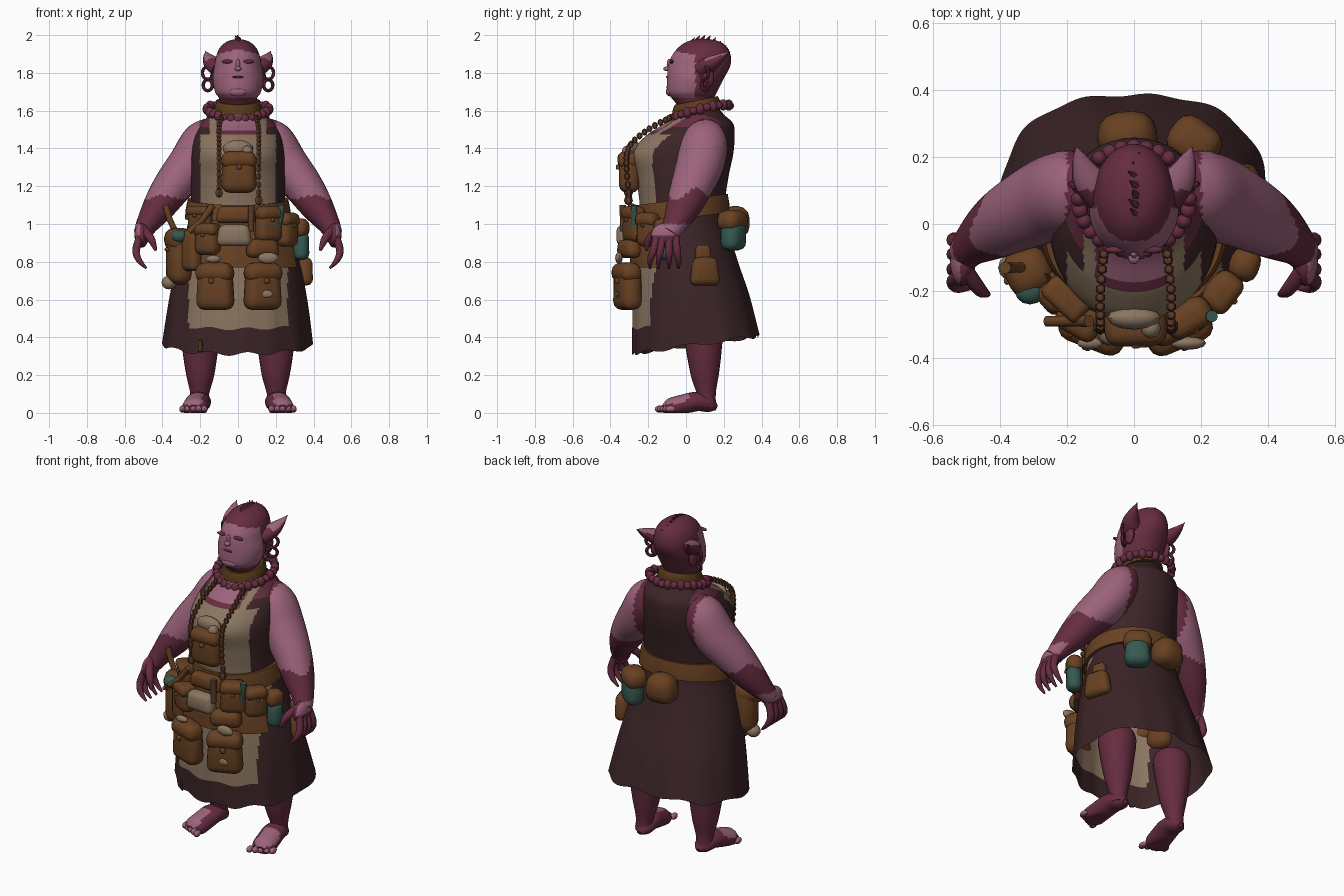
import bpy, bmesh, math, random
from mathutils import Vector, Matrix

random.seed(4)
if "Cube" in bpy.data.objects:
    bpy.data.objects.remove(bpy.data.objects["Cube"])


def material(name, r, g, b):
    m = bpy.data.materials.new(name)
    m.use_nodes = True
    m.diffuse_color = (r, g, b, 1)
    m.node_tree.nodes["Principled BSDF"].inputs["Base Color"].default_value = (r, g, b, 1)
    return m


PINK = material("light pink skin", .335, .125, .2)
ROSE = material("dark rose skin", .132, .026, .05)
DRESS = material("dark brown cloth", .044, .0175, .0195)
TAN = material("tan linen", .26, .18, .118)
LEATHER = material("brown leather", .14, .053, .016)
DARK = material("dark bead brown", .105, .042, .021)
STRAP = material("olive brown strap", .1, .042, .011)
TEAL = material("teal cloth", .036, .1, .084)


def finish(name, bm, mats, rule=None):
    bmesh.ops.recalc_face_normals(bm, faces=bm.faces)
    bm.normal_update()
    if rule:
        for f in bm.faces:
            f.material_index = mats.index(rule(f.calc_center_median(), f.normal))
    mesh = bpy.data.meshes.new(name)
    bm.to_mesh(mesh)
    bm.free()
    for m in mats:
        mesh.materials.append(m)
    ob = bpy.data.objects.new(name, mesh)
    bpy.context.collection.objects.link(ob)


def spline(rows, t):
    """Smooth interpolation through rows, t from 0 to 1."""
    u = t * (len(rows) - 1)
    i = min(int(u), len(rows) - 2)
    f = u - i
    p = [Vector(rows[max(0, min(len(rows) - 1, i + k))]) for k in (-1, 0, 1, 2)]
    m1, m2 = (p[2] - p[0]) / 2, (p[3] - p[1]) / 2
    d = p[2] - p[1]
    return p[1] + f * m1 + f * f * (3 * d - 2 * m1 - m2) + f ** 3 * (m1 + m2 - 2 * d)


def skin(bm, rings, closed=True, caps=True):
    vs = [[bm.verts.new(p) for p in ring] for ring in rings]
    n = len(vs[0])
    for a, b in zip(vs, vs[1:]):
        for j in range(n if closed else n - 1):
            k = (j + 1) % n
            bm.faces.new((a[j], a[k], b[k], b[j]))
    if caps:
        bm.faces.new(vs[0])
        bm.faces.new(vs[-1])


def oval(row, a, grow=0):
    z, rx, yf, yb = row
    return Vector(((rx + grow) * math.sin(a), (yf + yb) / 2 - ((yb - yf) / 2 + grow) * math.cos(a), z))


def loft(name, rows, mats, rule=None, n=64, steps=40, bend=None, caps=True):
    bm = bmesh.new()
    rings = [[oval(spline(rows, i / steps), math.tau * j / n) for j in range(n)] for i in range(steps + 1)]
    if bend:
        rings = [[bend(p) for p in r] for r in rings]
    skin(bm, rings, caps=caps)
    finish(name, bm, mats, rule)


def tube(name, path, mats, rule=None, n=16, steps=16, flat=(1, 1), floor=False):
    """Path rows are x, y, z, radius."""
    bm = bmesh.new()
    pts = [spline(path, i / steps) for i in range(steps + 1)]
    run = (pts[-1] - pts[0]).to_3d().normalized()
    ref = Vector((0, 1, 0)) if abs(run.z) > .6 else Vector((0, 0, 1))
    rings = []
    for i, p in enumerate(pts):
        t = (pts[min(i + 1, steps)] - pts[max(i - 1, 0)]).to_3d().normalized()
        side = t.cross(ref).normalized()
        up = side.cross(t)
        ring = []
        for j in range(n):
            a = math.tau * j / n
            q = p.to_3d() + max(p.w, .002) * (side * math.cos(a) * flat[0] + up * math.sin(a) * flat[1])
            if floor:
                q.z = max(q.z, 0)
            ring.append(q)
        rings.append(ring)
    skin(bm, rings)
    finish(name, bm, mats, rule)


def balls(name, items, mats, u=12, v=8, rule=None):
    """Items are (location, scale) pairs."""
    bm = bmesh.new()
    for loc, sc in items:
        bmesh.ops.create_uvsphere(bm, u_segments=u, v_segments=v, radius=1,
                                  matrix=Matrix.Translation(loc) @ Matrix.Diagonal((*sc, 1)))
    finish(name, bm, mats, rule)


def pouch(name, loc, size, mat=LEATHER, flap=None, top=.85):
    """Soft bag facing outward, narrower at the top, with an optional flap and button."""
    bm = bmesh.new()
    x, y, z = loc
    w, d, h = size

    def box(c, s, taper):
        got = bmesh.ops.create_cube(bm, size=1, matrix=Matrix.Translation(c) @ Matrix.Diagonal((*s, 1)))["verts"]
        for p in got:
            if p.co.z > c[2]:
                p.co.x *= taper
        edges = list({e for p in got for e in p.link_edges})
        bmesh.ops.bevel(bm, geom=edges, offset=min(s) * .42, segments=3, profile=.5, affect="EDGES")
    box((0, 0, 0), size, top)
    split = len(bm.faces)
    if flap:
        box((0, -d * .06, h * .3), (w * 1.02, d * 1.02, h * .4), .9)
        box((0, -d * .55, h * .12), (w * .14, d * .2, w * .14), 1)
    bm.faces.ensure_lookup_table()
    for f in bm.faces[split:]:
        f.material_index = 1
    bm.transform(Matrix.Translation(loc) @ Matrix.Rotation(math.atan2(x, -y), 4, "Z"))
    finish(name, bm, [mat, flap or mat])


# Dress and apron: rows are z, half width, front y, back y
body = [(.36, .395, -.285, .385), (.6, .365, -.28, .335), (.8, .325, -.265, .275), (1, .265, -.25, .215),
        (1.1, .25, -.245, .205), (1.25, .25, -.265, .225), (1.37, .245, -.29, .25), (1.46, .23, -.22, .257),
        (1.53, .195, -.12, .25), (1.58, .15, -.07, .2), (1.62, .1, -.05, .17)]


def drape(p):
    w = max(0, (.8 - p.z) / .44)
    a = math.atan2(p.x, -p.y)
    fold = 1 + .012 * w * math.sin(a * 13)
    if p.y > 0:
        fold += .07 * w * math.sin(a * 2) ** 2
    return Vector((p.x * fold, p.y * fold, p.z + w * (.145 * (p.y - .05) + .01 * math.sin(a * 9))))


def dress_rule(c, n):
    x = abs(c.x)
    if x > .15 and c.z > 1.515:
        return ROSE
    if c.y < .02 and c.z > 1.475:
        if x < .115:
            return PINK if c.z > 1.495 and x < .1 else ROSE
        return TAN if x < .15 else DRESS
    edge = .2 if c.z > 1.02 else .262
    return TAN if c.y < -.05 and c.z > .45 and x < edge else DRESS


loft("dress", body, [DRESS, TAN, PINK, ROSE], dress_rule, n=144, steps=110, bend=drape, caps=False)


def row_at(z):
    for a, b in zip(body, body[1:]):
        if z <= b[0]:
            return Vector(a).lerp(Vector(b), (z - a[0]) / (b[0] - a[0]))


def wrap(name, low, high, half_angle, grow, lift):
    """Leather band that follows the body, rising toward the back by lift."""
    bm = bmesh.new()
    rings = []
    for k, g in ((0, 0), (0, grow), (.5, grow * 1.2), (1, grow), (1, 0)):
        ring = []
        for j in range(49):
            a = half_angle * (j / 24 - 1)
            p = oval(row_at(low + (high - low) * k), a, g)
            p.z += lift * (1 - math.cos(a)) / 2
            ring.append(p)
        rings.append(ring)
    skin(bm, rings, closed=False, caps=False)
    finish(name, bm, [LEATHER])


wrap("belt", 1.0, 1.1, math.pi, .016, .06)
wrap("tool_band", .77, 1.02, 1.05, .03, 0)

# Head and face
head = [(1.54, .1, -.05, .16), (1.62, .095, -.045, .155), (1.665, .1, -.075, .15), (1.7, .122, -.1, .165),
        (1.77, .134, -.1, .2), (1.83, .126, -.095, .232), (1.88, .118, -.08, .238), (1.93, .098, -.045, .222),
        (1.965, .06, .005, .18), (1.98, .008, .07, .11)]
loft("head", head, [ROSE, PINK],
     lambda c, n: PINK if c.y < .05 and 1.67 < c.z < 1.92 - c.x ** 2 * 2 else ROSE, steps=54)
balls("nose", [((0, -.1, 1.822), (.018, .02, .013)), ((0, -.09, 1.845), (.011, .012, .03))], [PINK])
balls("lips", [((0, -.098, 1.778), (.03, .008, .006))], [ROSE])
balls("chin", [((0, -.085, 1.7), (.05, .022, .024))], [PINK])
balls("eyes", [((s * .055, -.077, 1.86), (.032, .011, .01)) for s in (1, -1)], [ROSE])
for i in range(7):
    y = .02 + i * .028
    z = 1.965 - (i - 2) ** 2 * .0035
    tube("hair_tuft", [(0, y, z - .02, .024), (.005, y + .01, z + .01, .014), (random.uniform(-.02, .02), y + .025, z + .035, 0)],
         [ROSE], n=6, steps=5)

# Ears, rings, arms, hands, legs and feet, mirrored
for s, side in ((1, "left_"), (-1, "right_")):
    def mirror(rows):
        return [(r[0] * s, *r[1:]) for r in rows]

    tube(side + "ear", mirror([(.095, .09, 1.82, .058), (.135, .135, 1.85, .05), (.158, .185, 1.882, .028), (.172, .232, 1.915, 0)]),
         [ROSE, PINK], lambda c, n: PINK if c.y > .1 and (n.z > .4 or n.y < -.5) else ROSE, flat=(1, .8))
    balls(side + "earlobe", [((s * .128, .115, 1.775), (.02, .034, .055))], [ROSE])
    for z, r in ((1.8, .034), (1.735, .029)):
        bpy.ops.mesh.primitive_torus_add(major_radius=r, minor_radius=.009, major_segments=24, minor_segments=8,
                                         location=(s * .16, .1, z), rotation=(math.pi / 2, 0, s * .6))
        ring = bpy.context.object
        ring.name = side + "earring"
        ring.data.materials.append(ROSE)

    def arm_rule(c, n):
        if c.z < 1.0 and n.x * s > .35:
            return PINK
        return ROSE if c.z < 1.16 + .03 * math.sin(c.y * 30) or abs(c.x) < .2 else PINK

    tube(side + "arm", mirror([(.12, .12, 1.51, .07), (.18, .1, 1.44, .113), (.25, .075, 1.32, .118), (.345, .03, 1.2, .104),
                               (.42, -.015, 1.09, .086), (.48, -.06, 1, .06), (.505, -.09, .95, .048)]),
         [PINK, ROSE], arm_rule, n=32, steps=48, flat=(1, 1.07))
    balls(side + "palm", [((s * .51, -.11, .94), (.038, .075, .065))], [ROSE, PINK], u=24, v=16,
          rule=lambda c, n: PINK if n.x * s > .35 and c.z > .94 else ROSE)
    for base, tip in ((-.055, -.04), (-.09, -.09), (-.125, -.145), (-.155, -.19)):
        tube(side + "finger", mirror([(.52, base, .93, .021), (.54, (base + tip) / 2, .86, .02), (.525, tip, .81, .016),
                                      (.485, tip, .765, .006)]), [ROSE], n=10, steps=10)
    tube(side + "thumb", mirror([(.5, -.14, .97, .024), (.46, -.195, .92, .021), (.435, -.21, .86, .008)]), [ROSE], n=10, steps=8)

    tube(side + "leg", mirror([(.195, .09, .53, .02), (.196, .09, .51, .08), (.197, .09, .45, .106), (.2, .095, .33, .094),
                               (.2, .1, .2, .074), (.203, .108, .1, .05), (.205, .11, .03, .05)]), [ROSE], n=24, steps=30)
    tube(side + "foot", mirror([(.2, .162, .025, .015), (.2, .13, .04, .045), (.208, .06, .06, .06), (.22, -.02, .043, .062),
                                (.23, -.085, .025, .06), (.235, -.12, .018, .03)]), [ROSE, PINK],
         lambda c, n: PINK if n.z > .4 and c.y < .01 and c.x * s > .19 else ROSE, n=24, flat=(1.1, .85), floor=True)
    balls(side + "toes", [((s * (.178 + i * .029), -.138 + i * .014, .02), (.017, .028, .019)) for i in range(5)],
          [PINK, ROSE], rule=lambda c, n: PINK if c.z > .015 else ROSE)

# Neck jewellery
loft("choker", [(1.6, .125, -.075, .185), (1.63, .12, -.07, .18), (1.655, .11, -.06, .168)], [STRAP], steps=6,
     bend=lambda p: p + Vector((0, 0, .2 * (p.y - .06))))
beads = []
for i in range(28):
    a = math.tau * i / 28
    x, y = .165 * math.sin(a), .075 - .155 * math.cos(a)
    beads.append(((x, y, 1.587 + .25 * (y - .075) + .13 * abs(x)), (.024, .024, .022 + .008 * (i % 2))))
balls("bead_necklace", beads, [ROSE], u=10, v=7)
for x, end in ((-.1, 1.18), (.11, 1.14)):
    path = [(x * .9, -.09, 1.56), (x, -.2, 1.5), (x, -.3, 1.41), (x, -.315, 1.3), (x, -.3, end)]
    strand = [(spline(path, i / 17), (.016, .016, .019)) for i in range(18)]
    strand.append((Vector((x, -.305, end - .015)), (.024, .024, .026)))
    balls("bead_chain", strand, [DARK], u=6, v=4)

# Bib pocket with a cloth tucked in
pouch("bib_pocket", (.005, -.3, 1.275), (.19, .11, .22), flap=LEATHER, top=.9)
balls("bib_cloth", [((0, -.28, 1.4), (.08, .035, .045)), ((.05, -.31, 1.385), (.03, .03, .03))], [TAN])

# Waist pouches and tools
pouch("left_apron_pocket", (.13, -.31, .67), (.21, .11, .25), flap=LEATHER)
pouch("right_apron_pocket", (-.12, -.31, .67), (.21, .11, .25), flap=LEATHER)
balls("pocket_cloth", [((.16, -.355, .82), (.055, .02, .03)), ((-.13, -.355, .815), (.04, .018, .02)),
                       ((.15, -.362, .63), (.035, .008, .02))], [TAN])
pouch("linen_roll", (-.02, -.325, .94), (.19, .08, .115), TAN)
pouch("waist_fold", (-.01, -.285, 1.05), (.22, .07, .09))
pouch("small_bag", (-.16, -.28, .92), (.14, .1, .17), flap=LEATHER)
pouch("upper_bag", (-.2, -.22, 1.03), (.15, .08, .13), flap=LEATHER)
pouch("tool_case", (.16, -.275, 1.0), (.15, .09, .19), flap=LEATHER)
pouch("lower_case", (.13, -.3, .87), (.19, .09, .1))
pouch("hip_bag", (-.31, -.14, .83), (.15, .13, .3), flap=LEATHER, top=.95)
pouch("tool_pouch", (-.245, -.215, .86), (.12, .08, .22))
pouch("front_hip_bag", (.26, -.2, .97), (.13, .09, .18), flap=LEATHER)
pouch("side_pouch", (.345, .1, .75), (.17, .08, .15), top=.75)
pouch("side_pouch_neck", (.325, .09, .84), (.09, .05, .1))
pouch("flask", (.335, -.12, .885), (.09, .08, .15), TEAL)
pouch("flask_cap", (.33, -.12, .98), (.11, .09, .1))
pouch("back_pouch", (-.02, .26, 1.01), (.19, .15, .17))
pouch("teal_back_bag", (.185, .25, .945), (.15, .11, .17), TEAL)
pouch("teal_back_bag_flap", (.18, .245, 1.02), (.17, .13, .11))
balls("herb_bundle", [((-.31, -.2, .935), (.045, .04, .035))], [TEAL])
balls("hanging_gourd", [((-.365, -.13, .69), (.04, .04, .036))], [TAN])
for x, y, lean, mat in ((-.19, -.29, .07, LEATHER), (-.36, -.13, -.03, LEATHER), (.22, -.275, .015, TEAL), (.07, -.335, 0, DARK)):
    tube("tool_handle", [(x - lean, y, .96, .016), (x, y, 1.02, .016), (x + lean * .8, y, 1.1, .018)], [mat], n=10, steps=4)
pouch("hem_patch", (-.2, -.258, .355), (.03, .008, .06), STRAP)

# Smooth shading with sharp edges kept
bpy.ops.object.select_all(action="DESELECT")
for ob in bpy.context.scene.objects:
    if ob.type == "MESH":
        ob.select_set(True)
        bpy.context.view_layer.objects.active = ob
bpy.ops.object.shade_smooth_by_angle(angle=math.radians(40))
